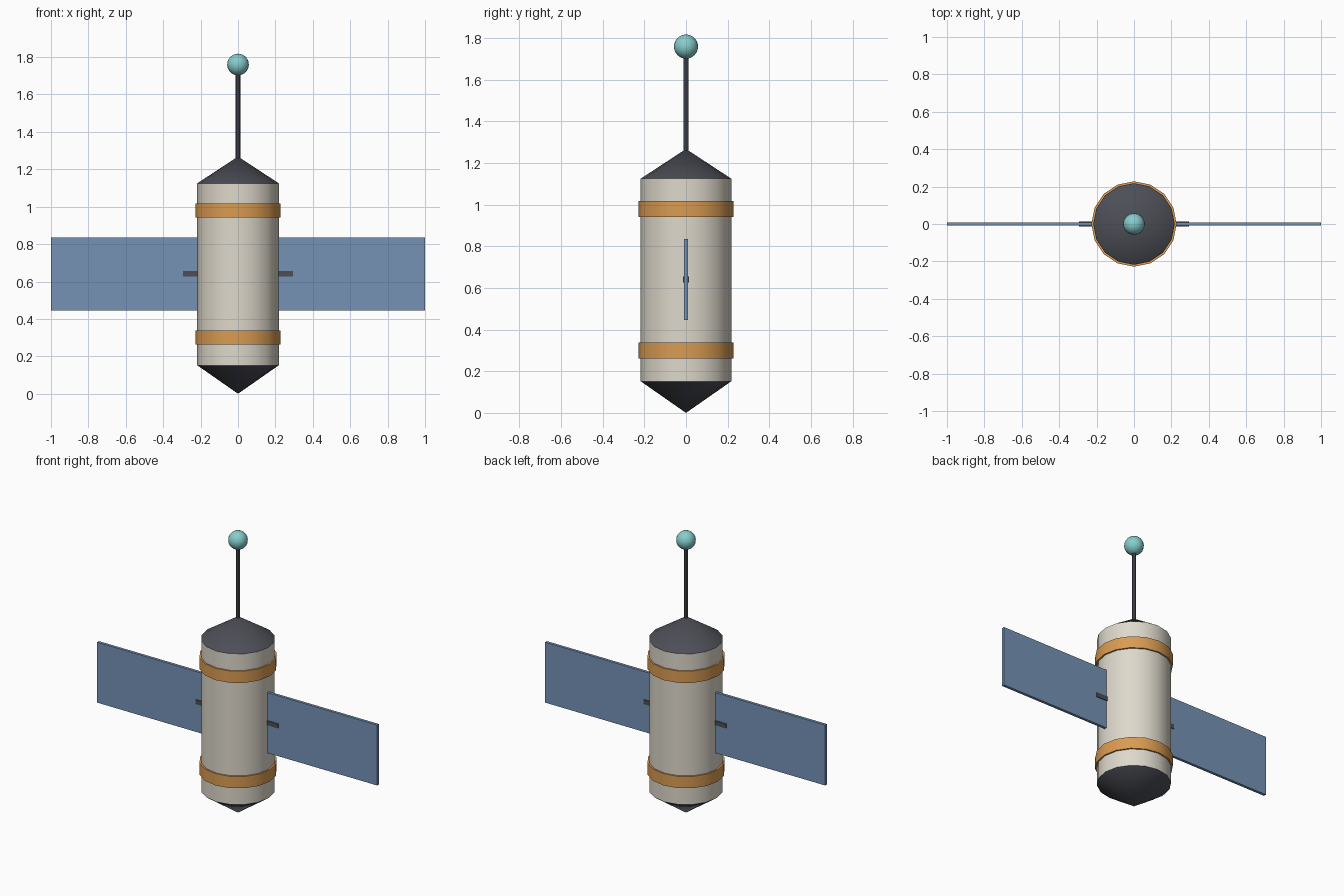
import bpy
from math import pi, radians

if "Cube" in bpy.data.objects:
    bpy.data.objects.remove(bpy.data.objects["Cube"])


def material(name, r, g, b):
    m = bpy.data.materials.new(name)
    m.diffuse_color = (r, g, b, 1)
    m.use_nodes = True
    m.node_tree.nodes["Principled BSDF"].inputs["Base Color"].default_value = m.diffuse_color
    return m


CREAM = material("cream", 0.73, 0.69, 0.60)
DARK = material("dark grey", 0.075, 0.078, 0.095)
ORANGE = material("orange", 0.70, 0.33, 0.085)
BLUE = material("panel blue", 0.18, 0.29, 0.47)
TEAL = material("pale teal", 0.24, 0.61, 0.60)


def finish(name, mat, smooth=True):
    ob = bpy.context.object
    ob.name = name
    ob.data.materials.append(mat)
    if smooth:
        bpy.ops.object.shade_smooth_by_angle(angle=radians(35))
    return ob


def tube(name, r, z0, z1, mat, sides=16):
    bpy.ops.mesh.primitive_cylinder_add(
        vertices=sides, radius=r, depth=z1 - z0, location=(0, 0, (z0 + z1) / 2))
    return finish(name, mat)


def cone(name, r, z0, z1, mat, flip=False):
    bpy.ops.mesh.primitive_cone_add(
        vertices=16, radius1=r, radius2=0, depth=z1 - z0,
        location=(0, 0, (z0 + z1) / 2), rotation=(pi if flip else 0, 0, 0))
    return finish(name, mat)


def box(name, x0, x1, thick, z0, z1, mat):
    bpy.ops.mesh.primitive_cube_add(
        size=1, location=((x0 + x1) / 2, 0, (z0 + z1) / 2))
    bpy.context.object.scale = (abs(x1 - x0), thick, z1 - z0)
    bpy.ops.object.transform_apply(location=False, rotation=False, scale=True)
    return finish(name, mat, smooth=False)


# Hull with pointed ends
R = 0.218
tube("hull", R, 0.152, 1.125, CREAM)
cone("top_cone", R, 1.125, 1.268, DARK)
cone("bottom_cone", R, 0.0, 0.152, DARK, flip=True)

# Bands around the hull
for name, z in (("lower_band", 0.30), ("upper_band", 0.98)):
    tube(name, 0.228, z - 0.038, z + 0.038, ORANGE)

# Antenna
tube("antenna_mast", 0.0125, 1.24, 1.73, DARK, sides=8)
bpy.ops.mesh.primitive_uv_sphere_add(
    segments=16, ring_count=12, radius=0.058, location=(0, 0, 1.76))
finish("antenna_ball", TEAL)

# Solar panels and their struts
for side, s in (("left", -1), ("right", 1)):
    box(side + "_panel", s * 0.217, s * 1.0, 0.018, 0.446, 0.836, BLUE)
    box(side + "_strut", s * 0.16, s * 0.294, 0.027, 0.627, 0.656, DARK)
